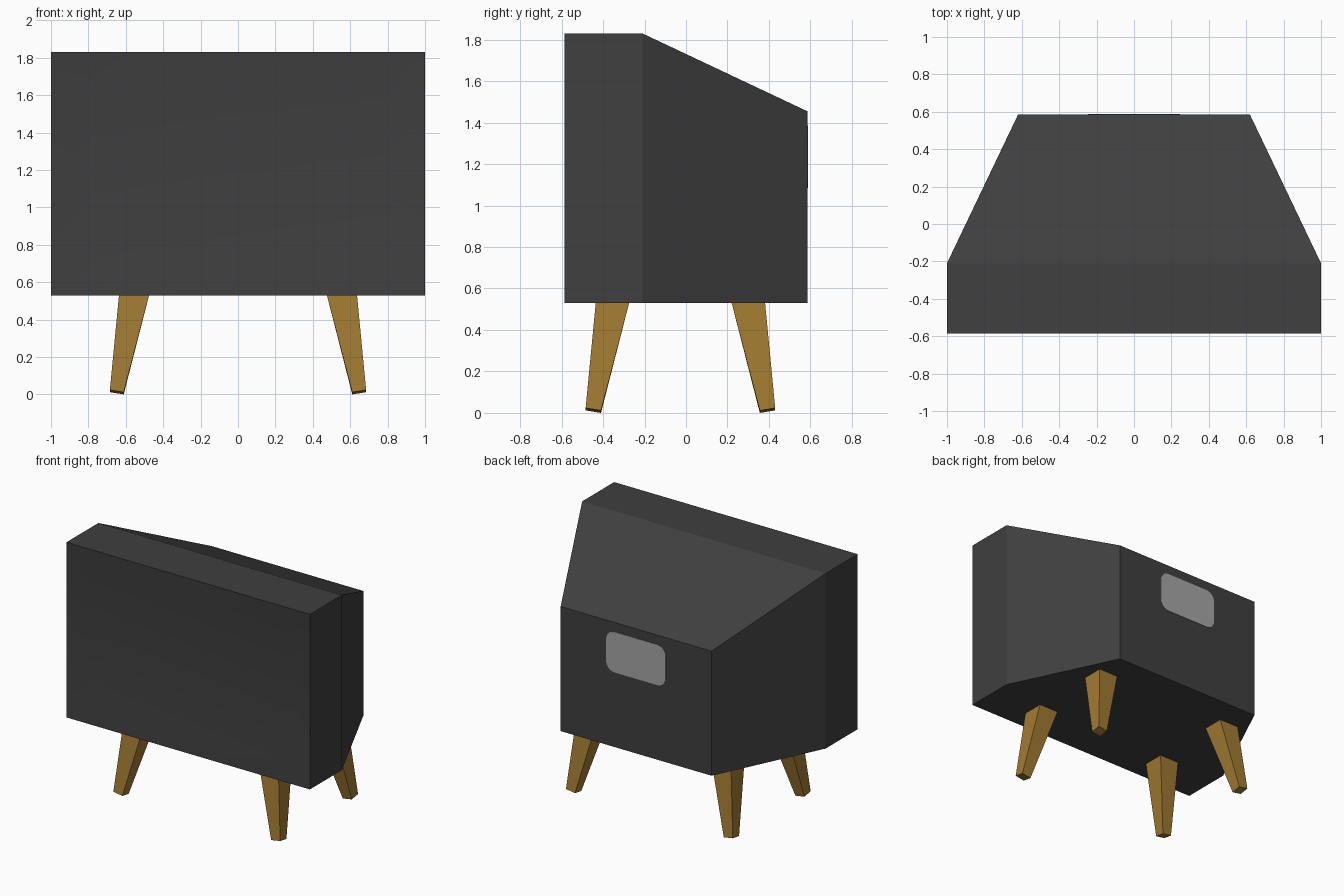
import bpy, math

if "Cube" in bpy.data.objects:
    bpy.data.objects.remove(bpy.data.objects["Cube"])


def material(name, rgb):
    m = bpy.data.materials.new(name)
    m.diffuse_color = (*rgb, 1)
    m.use_nodes = True
    m.node_tree.nodes["Principled BSDF"].inputs["Base Color"].default_value = m.diffuse_color
    return m


charcoal = material("charcoal", (0.05, 0.05, 0.05))
wood = material("golden wood", (0.36, 0.195, 0.033))
grey = material("light grey", (0.38, 0.38, 0.38))


def loft(name, rings, mat):
    """Skin a list of equal-length point rings and cap both ends."""
    n = len(rings[0])
    verts = [p for r in rings for p in r]
    faces = [(k * n + i, k * n + (i + 1) % n, (k + 1) * n + (i + 1) % n, (k + 1) * n + i)
             for k in range(len(rings) - 1) for i in range(n)]
    faces += [tuple(reversed(range(n))), tuple(range(len(verts) - n, len(verts)))]
    me = bpy.data.meshes.new(name)
    me.from_pydata(verts, [], faces)
    me.materials.append(mat)
    ob = bpy.data.objects.new(name, me)
    bpy.context.collection.objects.link(ob)
    # consistent outward normals
    bpy.ops.object.select_all(action='DESELECT')
    bpy.context.view_layer.objects.active = ob
    ob.select_set(True)
    bpy.ops.object.mode_set(mode='EDIT')
    bpy.ops.mesh.select_all(action='SELECT')
    bpy.ops.mesh.normals_make_consistent(inside=False)
    bpy.ops.object.mode_set(mode='OBJECT')
    return ob


def upright_rect(hx, y, z0, z1):
    return [(-hx, y, z0), (hx, y, z0), (hx, y, z1), (-hx, y, z1)]


# cabinet: shallow dished screen, straight front box, tapered back
loft("cabinet", [upright_rect(0.78, -0.56, 0.68, 1.68),
                 upright_rect(1.0, -0.585, 0.53, 1.83),
                 upright_rect(1.0, -0.21, 0.53, 1.83),
                 upright_rect(0.62, 0.585, 0.53, 1.455)], charcoal)
bpy.ops.object.shade_smooth_by_angle(angle=math.radians(15))

# rounded plate on the back
HX, HZ, R, CZ = 0.245, 0.15, 0.07, 1.235


def rounded_ring(y):
    pts = []
    for q, (sx, sz) in enumerate([(1, 1), (-1, 1), (-1, -1), (1, -1)]):
        for i in range(7):
            a = math.radians(90 * q + 15 * i)
            pts.append((sx * (HX - R) + R * math.cos(a), y, CZ + sz * (HZ - R) + R * math.sin(a)))
    return pts


loft("back_plate", [rounded_ring(0.583), rounded_ring(0.588)], grey)


# splayed, tapered legs; feet cut square to the leg axis
def leg(name, sx, sy, y_mid):
    def ring(c, h, z, tilt):
        return [(sx * (c + u * h), y_mid + sy * (c - 0.255 + (0.027 - 0.0) + v * h), z + tilt * (u + v + 2))
                for u, v in ((-1, -1), (1, -1), (1, 1), (-1, 1))]
    loft(name, [ring(0.648, 0.037, 0.0, 0.006), ring(0.555, 0.081, 0.535, 0.0)], wood)


for side, sx in (("left", -1), ("right", 1)):
    leg(f"front_{side}_leg", sx, -1, -0.027)
    leg(f"back_{side}_leg", sx, 1, -0.027)
